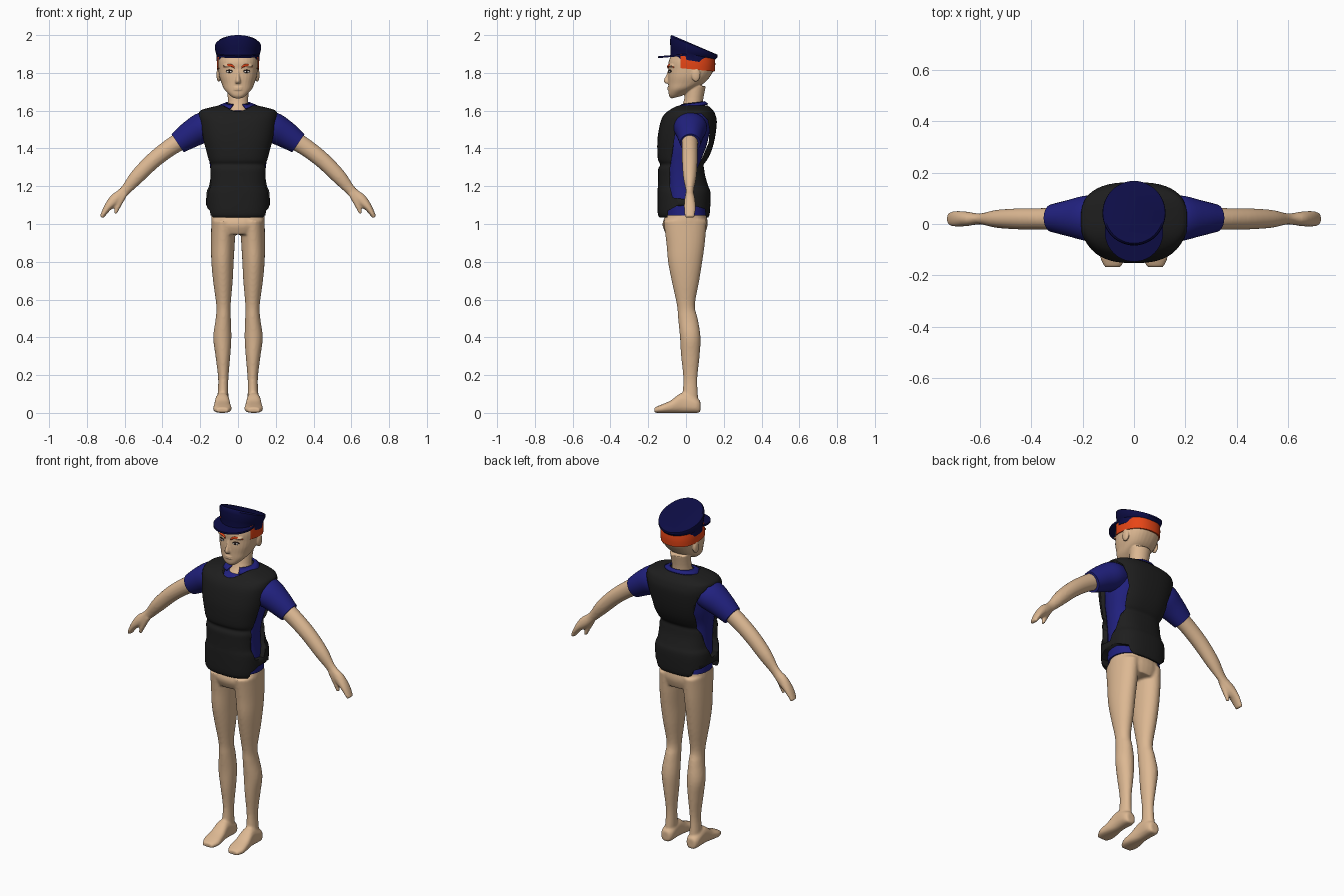
import bpy, bmesh, math
from mathutils import Vector, Matrix

if "Cube" in bpy.data.objects:
    bpy.data.objects.remove(bpy.data.objects["Cube"])


def material(name, rgb):
    m = bpy.data.materials.new(name)
    m.use_nodes = True
    m.diffuse_color = (*rgb, 1)
    bsdf = next(n for n in m.node_tree.nodes if n.type == 'BSDF_PRINCIPLED')
    bsdf.inputs["Base Color"].default_value = (*rgb, 1)
    return m


SKIN = material("skin", (0.72, 0.48, 0.29))
NAVY = material("cap navy", (0.004, 0.004, 0.06))
BLUE = material("shirt blue", (0.015, 0.015, 0.21))
BLACK = material("vest black", (0.013, 0.013, 0.013))
ORANGE = material("hair orange", (0.8, 0.06, 0.008))
WHITE = material("eye white", (0.75, 0.72, 0.68))
DARK = material("eye dark", (0.02, 0.012, 0.01))


# Sections are (centre, half axis u, half axis v)
def level(z, w, front, back, cx=0, rise=0):
    """Horizontal section; rise lifts the back edge above the front edge."""
    return (Vector((cx, (front + back) / 2, z + rise / 2)), Vector((w, 0, 0)),
            Vector((0, (back - front) / 2, rise / 2)))


def limb(points, y):
    """Sections square to a path in the xz plane: points are (x, z, radius, depth)."""
    out = []
    for i, (x, z, r, d) in enumerate(points):
        a, b = points[max(i - 1, 0)], points[min(i + 1, len(points) - 1)]
        t = Vector((b[0] - a[0], 0, b[1] - a[1])).normalized()
        out.append((Vector((x, y, z)), Vector((t.z, 0, -t.x)) * r, Vector((0, d, 0))))
    return out


def smooth_path(secs, steps):
    """Catmull-Rom interpolation between sections."""
    out = []
    for i in range(len(secs) - 1):
        quad = [secs[max(i - 1, 0)], secs[i], secs[i + 1], secs[min(i + 2, len(secs) - 1)]]
        for k in range(steps):
            t = k / steps
            out.append(tuple(
                b + (c - a) * t / 2 + (a * 2 - b * 5 + c * 4 - d) * t**2 / 2
                + (b * 3 - a - c * 3 + d) * t**3 / 2
                for a, b, c, d in zip(*quad)))
    return out + [secs[-1]]


def loft(bm, secs, steps=4, n=32, power=1.0, caps=True, side=1):
    if steps > 1:
        secs = smooth_path(secs, steps)
    rings = []
    for c, u, v in secs:
        ring = []
        for k in range(n):
            a = 2 * math.pi * k / n
            cs, sn = (math.copysign(abs(f)**power, f) for f in (math.cos(a), math.sin(a)))
            p = c + u * cs + v * sn
            ring.append(bm.verts.new((p.x * side, p.y, p.z)))
        rings.append(ring)
    for a, b in zip(rings, rings[1:]):
        for k in range(n):
            bm.faces.new((a[k], a[k - 1], b[k - 1], b[k]))
    if caps:
        bm.faces.new(rings[0])
        bm.faces.new(rings[-1])


def ball(bm, centre, size):
    bmesh.ops.create_uvsphere(bm, u_segments=20, v_segments=12, radius=1,
                              matrix=Matrix.Translation(centre) @ Matrix.Diagonal((*size, 1)))


def finish(bm, name, mat, angle=40):
    bmesh.ops.recalc_face_normals(bm, faces=bm.faces[:])
    me = bpy.data.meshes.new(name)
    bm.to_mesh(me)
    bm.free()
    me.materials.append(mat)
    ob = bpy.data.objects.new(name, me)
    bpy.context.collection.objects.link(ob)
    bpy.ops.object.select_all(action='DESELECT')
    ob.select_set(True)
    bpy.context.view_layer.objects.active = ob
    bpy.ops.object.shade_smooth_by_angle(angle=math.radians(angle))
    return ob


def fuse(ob, voxel, repeat):
    """Merge overlapping pieces into one soft skin."""
    r = ob.modifiers.new("fuse", 'REMESH')
    r.mode, r.voxel_size, r.use_smooth_shade = 'VOXEL', voxel, True
    s = ob.modifiers.new("soften", 'SMOOTH')
    s.factor, s.iterations = 0.5, repeat


def cut(ob, bm):
    """Subtract a helper solid and discard it."""
    tool = finish(bm, "cutter", BLACK)
    tool.hide_render = True
    mod = ob.modifiers.new("cut", 'BOOLEAN')
    mod.operation, mod.object = 'DIFFERENCE', tool
    bpy.context.view_layer.objects.active = ob
    bpy.ops.object.modifier_apply(modifier=mod.name)
    bpy.data.objects.remove(tool)


def side_prism(outline):
    """Solid running right through in x from a (y, z) outline."""
    bm = bmesh.new()
    f = bm.faces.new([bm.verts.new((-0.5, y, z)) for y, z in outline])
    ext = bmesh.ops.extrude_face_region(bm, geom=[f])["geom"]
    bmesh.ops.translate(bm, vec=(1, 0, 0), verts=[g for g in ext if isinstance(g, bmesh.types.BMVert)])
    return bm


# Body: pelvis, legs, feet, arms and hands
bm = bmesh.new()
loft(bm, [level(0.945, 0.125, -0.105, 0.1), level(1.0, 0.142, -0.125, 0.115),
          level(1.06, 0.137, -0.1, 0.105), level(1.1, 0.13, -0.08, 0.09)], power=0.9)
leg = [(1.02, 0.065, -0.12, 0.11, 0.076), (0.9, 0.063, -0.104, 0.1, 0.08),
       (0.8, 0.059, -0.095, 0.086, 0.082), (0.7, 0.052, -0.076, 0.07, 0.08),
       (0.57, 0.038, -0.048, 0.047, 0.077), (0.5, 0.04, -0.042, 0.062, 0.078),
       (0.4, 0.048, -0.032, 0.077, 0.083), (0.3, 0.039, -0.026, 0.072, 0.08),
       (0.18, 0.027, -0.014, 0.06, 0.078), (0.08, 0.029, -0.02, 0.064, 0.08),
       (0.03, 0.027, -0.02, 0.064, 0.08)]
foot = [(0.076, 0.032, 0.026), (0.05, 0.04, 0.038), (-0.02, 0.053, 0.038), (-0.08, 0.033, 0.045),
        (-0.13, 0.022, 0.049), (-0.168, 0.014, 0.032)]
arm = [(0.27, 1.46, 0.05, 0.045), (0.36, 1.405, 0.046, 0.042), (0.45, 1.335, 0.043, 0.041),
       (0.535, 1.25, 0.039, 0.035), (0.6, 1.175, 0.027, 0.021), (0.65, 1.13, 0.031, 0.028),
       (0.692, 1.085, 0.02, 0.031), (0.722, 1.035, 0.011, 0.026)]
thumb = [(0.6, 1.16, 0.016, 0.016), (0.628, 1.11, 0.016, 0.015), (0.65, 1.055, 0.009, 0.01)]
for s in (1, -1):
    loft(bm, [level(*st) for st in leg], side=s)
    loft(bm, [(Vector((0.083, y, h)), Vector((w, 0, 0)), Vector((0, 0, h))) for y, h, w in foot],
         side=s, power=0.8)
    loft(bm, limb(arm, 0.02), side=s)
    loft(bm, limb(thumb, 0.012), side=s, n=16)
fuse(finish(bm, "body", SKIN), 0.007, 4)

# Head with neck, nose, lips and ears
skull = [(0.085, 1.74, -0.094), (0.098, 1.78, -0.095), (0.105, 1.82, -0.093)]
bm = bmesh.new()
loft(bm, [level(1.664, 0.028, -0.078, -0.02, rise=0.015), level(1.68, 0.05, -0.09, 0.015, rise=0.02),
          level(1.71, 0.074, -0.093, 0.05, rise=0.01), level(1.745, 0.087, -0.094, 0.095),
          level(1.78, 0.099, -0.095, 0.127), level(1.82, 0.105, -0.093, 0.148),
          level(1.86, 0.106, -0.092, 0.15), level(1.91, 0.1, -0.07, 0.13)], power=0.85)
loft(bm, [level(1.56, 0.06, -0.085, 0.1), level(1.6, 0.06, -0.04, 0.095),
          level(1.65, 0.054, -0.012, 0.09), level(1.73, 0.058, 0, 0.105)])
loft(bm, [level(1.825, 0.01, -0.092, -0.05), level(1.79, 0.011, -0.104, -0.05),
          level(1.758, 0.016, -0.119, -0.05), level(1.744, 0.017, -0.108, -0.05)], n=16)
for z in (1.722, 1.712):
    ball(bm, (0, -0.085, z), (0.03, 0.014, 0.005))
for s in (1, -1):
    ball(bm, (s * 0.102, 0.052, 1.79), (0.012, 0.024, 0.037))
    ball(bm, (s * 0.045, -0.074, 1.838), (0.036, 0.016, 0.009))
fuse(finish(bm, "head", SKIN), 0.004, 2)


def face_y(x):
    """Front surface of the head at eye height."""
    e = 2 / 0.85
    return 0.028 - 0.12 * (1 - (abs(x) / 0.105)**e)**(1 / e)


# Eyes and brows
for s, label in ((1, "left"), (-1, "right")):
    for part, mat, size, push, z in (("lash", DARK, (0.019, 0.006, 0.008), 0, 1.809),
                                     ("eyeball", WHITE, (0.017, 0.006, 0.006), 0.003, 1.806),
                                     ("iris", DARK, (0.006, 0.004, 0.006), 0.007, 1.806)):
        bm = bmesh.new()
        ball(bm, (0, 0, 0), size)
        bmesh.ops.rotate(bm, verts=bm.verts[:], matrix=Matrix.Rotation(s * 0.3, 3, 'Z'))
        bmesh.ops.translate(bm, verts=bm.verts[:], vec=(s * 0.046, face_y(0.046) - push, z))
        finish(bm, label + "_" + part, mat)
    bm = bmesh.new()
    loft(bm, [(Vector((x, face_y(x) - 0.003, z)), Vector((0, 0, r)), Vector((0, r, 0)))
              for x, z, r in ((0.018, 1.828, 0.005), (0.032, 1.838, 0.007), (0.055, 1.84, 0.006),
                              (0.078, 1.83, 0.003))], n=12, side=s)
    finish(bm, label + "_eyebrow", ORANGE)

# Hair showing under the cap, trimmed at the temples
bm = bmesh.new()
loft(bm, [level(1.832, 0.11, -0.1, 0.152, rise=-0.025), level(1.86, 0.111, -0.1, 0.155, rise=-0.01),
          level(1.9, 0.108, -0.1, 0.15)], power=0.87, n=48)
bmesh.ops.bisect_plane(bm, geom=bm.verts[:] + bm.edges[:] + bm.faces[:], plane_co=(0, -0.03, 0),
                       plane_no=(0, -1, 0), clear_outer=True)
finish(bm, "hair", ORANGE)

# Cap: band, flared crown and visor
bm = bmesh.new()
loft(bm, [level(1.882, 0.113, -0.083, 0.148, rise=-0.036),
          level(1.925, 0.113, -0.082, 0.153, rise=-0.055),
          level(1.93, 0.116, -0.083, 0.156, rise=-0.058),
          level(1.975, 0.123, -0.084, 0.168, rise=-0.09),
          level(1.993, 0.122, -0.082, 0.168, rise=-0.098),
          level(2.0, 0.114, -0.075, 0.158, rise=-0.1)], steps=1, n=48)
finish(bm, "cap", NAVY)
bm = bmesh.new()
loft(bm, [level(z, 0.114, -0.147, 0.085, rise=0.02) for z in (1.878, 1.888)], steps=1, n=48)
finish(bm, "cap_visor", NAVY)

# Shirt torso, sleeves and collar
bm = bmesh.new()
loft(bm, [level(1.045, 0.146, -0.115, 0.112), level(1.12, 0.145, -0.115, 0.1),
          level(1.22, 0.14, -0.115, 0.075), level(1.32, 0.15, -0.115, 0.075),
          level(1.42, 0.168, -0.12, 0.11), level(1.53, 0.17, -0.1, 0.13),
          level(1.585, 0.13, -0.065, 0.11), level(1.6, 0.08, -0.04, 0.1)], power=0.85)
finish(bm, "shirt", BLUE)
sleeve = [(0.1, 1.53, 0.06, 0.07), (0.18, 1.513, 0.08, 0.088), (0.25, 1.475, 0.072, 0.072),
          (0.32, 1.428, 0.058, 0.054)]
for s, label in ((1, "left"), (-1, "right")):
    bm = bmesh.new()
    loft(bm, limb(sleeve, 0.023), side=s)
    finish(bm, label + "_sleeve", BLUE)
bm = bmesh.new()
loft(bm, [level(1.615, 0.105, -0.06, 0.117, rise=0.022),
          level(1.635, 0.066, -0.025, 0.1, rise=0.015)], steps=1, n=48, caps=False)
bmesh.ops.delete(bm, geom=[f for f in bm.faces if abs(f.calc_center_median().x) < 0.035
                           and f.calc_center_median().y < 0], context='FACES')
collar = finish(bm, "collar", BLUE)
collar.modifiers.new("cloth", 'SOLIDIFY').thickness = 0.008

# Padded vest with a waist seam, opened at the arms, hips and neck
bm = bmesh.new()
loft(bm, [level(1.035, 0.155, -0.14, 0.118), level(1.06, 0.166, -0.15, 0.126),
          level(1.16, 0.168, -0.151, 0.13), level(1.2, 0.157, -0.149, 0.118),
          level(1.25, 0.155, -0.148, 0.103), level(1.29, 0.156, -0.147, 0.096),
          level(1.315, 0.154, -0.137, 0.094), level(1.34, 0.163, -0.148, 0.112),
          level(1.39, 0.176, -0.152, 0.136), level(1.46, 0.193, -0.15, 0.154),
          level(1.54, 0.206, -0.135, 0.163), level(1.58, 0.208, -0.115, 0.155),
          level(1.605, 0.19, -0.085, 0.14), level(1.628, 0.1, -0.05, 0.115)], power=0.75, n=48)
vest = finish(bm, "vest", BLACK)
cut(vest, side_prism([(0, 1.13), (-0.07, 1.14), (-0.085, 1.2), (-0.085, 1.29), (-0.07, 1.39),
                      (-0.055, 1.5), (-0.03, 1.56), (0.01, 1.585), (0.08, 1.585), (0.115, 1.55),
                      (0.125, 1.5), (0.12, 1.43), (0.09, 1.36), (0.05, 1.28), (0.03, 1.2)]))
cut(vest, side_prism([(-0.1, 1), (-0.095, 1.07), (-0.05, 1.095), (0.03, 1.1), (0.1, 1.08), (0.11, 1)]))
bm = bmesh.new()
loft(bm, [level(1.575, 0.06, -0.09, 0.09), level(1.7, 0.11, -0.12, 0.12)], steps=1)
cut(vest, bm)
